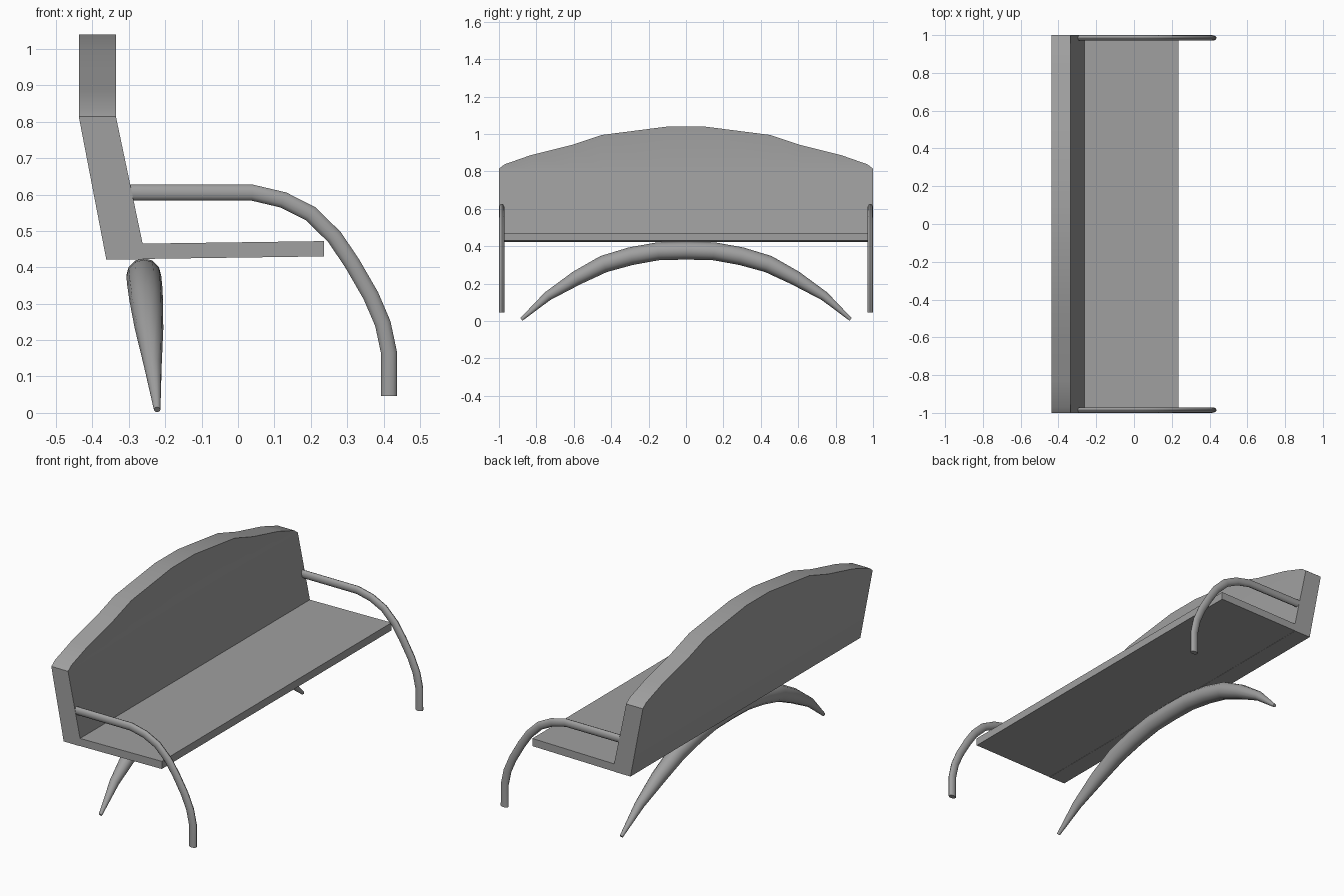
import bpy, bmesh, math
from mathutils import Vector

cube = bpy.data.objects.get("Cube")
if cube:
    bpy.data.objects.remove(cube, do_unlink=True)

grey = bpy.data.materials.new("mid_grey")
grey.use_nodes = True
grey.diffuse_color = (0.35, 0.35, 0.35, 1)
grey.node_tree.nodes["Principled BSDF"].inputs["Base Color"].default_value = grey.diffuse_color


def loft(name, rings):
    """Skin a row of matching closed rings and cap both ends."""
    bm = bmesh.new()
    rows = [[bm.verts.new(p) for p in ring] for ring in rings]
    n = len(rows[0])
    for a, b in zip(rows, rows[1:]):
        for i in range(n):
            j = (i + 1) % n
            bm.faces.new((a[i], a[j], b[j], b[i]))
    bm.faces.new(rows[0])
    bm.faces.new(rows[-1])
    bmesh.ops.recalc_face_normals(bm, faces=bm.faces)
    mesh = bpy.data.meshes.new(name)
    bm.to_mesh(mesh)
    bm.free()
    mesh.materials.append(grey)
    obj = bpy.data.objects.new(name, mesh)
    bpy.context.collection.objects.link(obj)
    bpy.ops.object.select_all(action='DESELECT')
    obj.select_set(True)
    bpy.context.view_layer.objects.active = obj
    bpy.ops.object.shade_smooth_by_angle(angle=math.radians(35))
    return obj


def sweep(name, path, sizes, across, sides=12):
    """Sweep an oval along a path; sizes are (radius in plane, radius across)."""
    pts = [Vector(p) for p in path]
    across = Vector(across)
    rings = []
    for i, p in enumerate(pts):
        before = (p - pts[max(i - 1, 0)]).normalized()
        after = (pts[min(i + 1, len(pts) - 1)] - p).normalized()
        normal = across.cross(before + after).normalized()
        ring = []
        for k in range(sides):
            t = math.tau * k / sides
            ring.append(p + normal * math.cos(t) * sizes[i][0] + across * math.sin(t) * sizes[i][1])
        rings.append(ring)
    return loft(name, rings)


# Backrest: leaning below the bend, upright above it, with an arched top
half_top = [(0.1, 1.04), (0.45, 0.995), (0.61, 0.942), (0.83, 0.887), (0.97, 0.838), (1.0, 0.815)]
outline = [(-y, z) for y, z in reversed(half_top)] + half_top
bend = 0.812
loft("backrest", [[(-0.362, y, 0.422), (-0.437, y, bend), (-0.437, y, top),
                   (-0.335, y, top), (-0.335, y, bend), (-0.262, y, 0.465), (-0.262, y, 0.422)]
                  for y, top in outline])

# Seat slab
loft("seat", [[(-0.265, y, 0.423), (0.236, y, 0.43), (0.236, y, 0.472), (-0.265, y, 0.465)]
              for y in (-1, 1)])

# Curved arms that drop to form the front legs
arm_path = [(-0.31, 0.605), (0.04, 0.605), (0.125, 0.585), (0.2, 0.547), (0.265, 0.483),
            (0.313, 0.412), (0.365, 0.322), (0.398, 0.245), (0.415, 0.165), (0.415, 0.046)]
arm = sweep("arm", [(x, 0.985, z) for x, z in arm_path],
            [(0.022, 0.0145)] * len(arm_path), (0, 1, 0))
mirror = arm.modifiers.new("mirror", 'MIRROR')
mirror.use_axis = (False, True, False)

# Tapered arch under the back of the seat, leaning forward towards its tips
half_arch = [(0.15, 0.373, 0.048), (0.295, 0.347, 0.048), (0.44, 0.305, 0.046),
             (0.585, 0.23, 0.039), (0.74, 0.133, 0.025), (0.88, 0.009, 0.009)]
arch = [(-y, z, r) for y, z, r in reversed(half_arch)] + [(0, 0.377, 0.048)] + half_arch
sweep("rear_arch_leg", [(-0.259 + 0.1 * (0.377 - z), y, z) for y, z, r in arch],
      [(r, r) for y, z, r in arch], (1, 0, 0))
